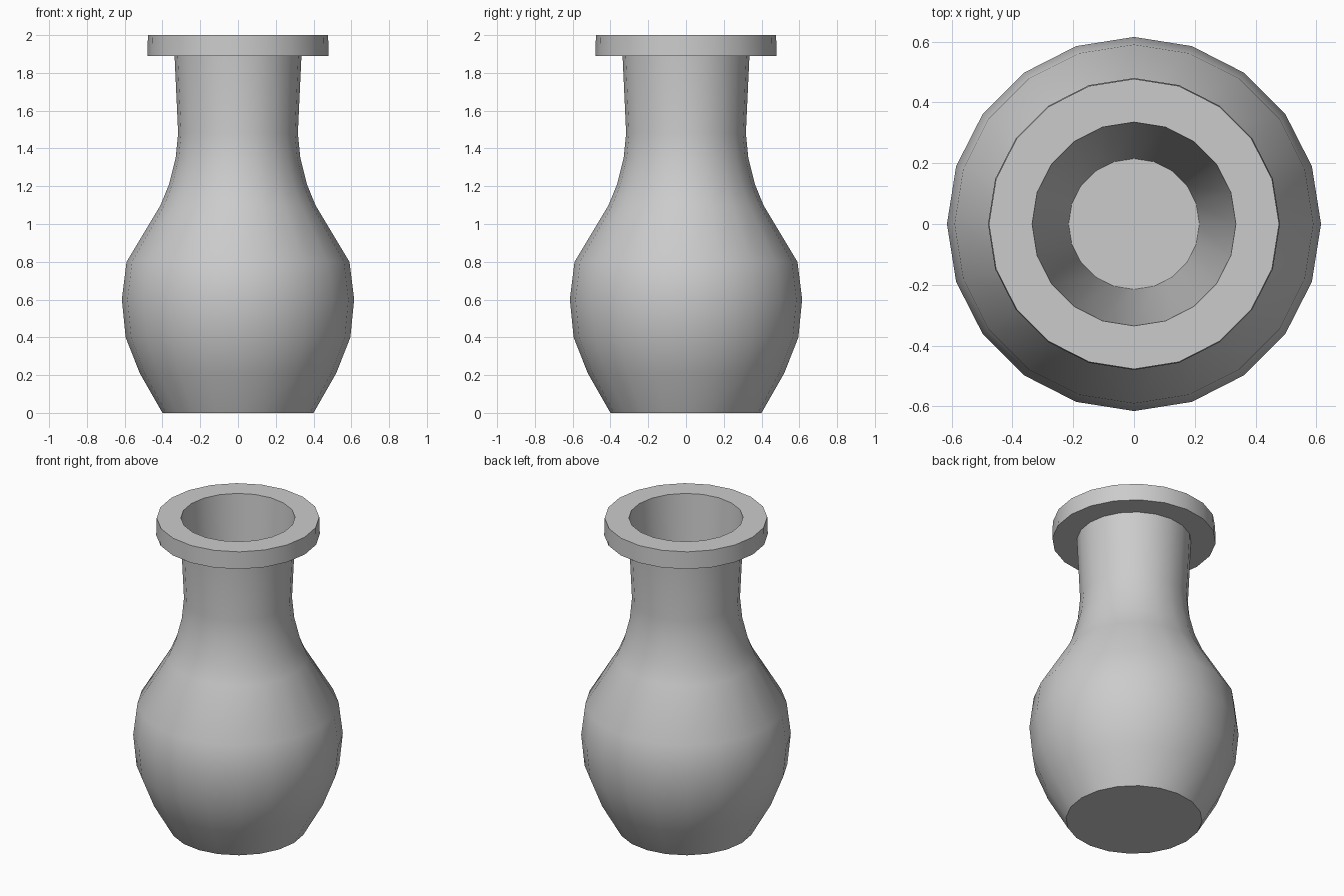
import bpy, bmesh, math

if "Cube" in bpy.data.objects:
    bpy.data.objects.remove(bpy.data.objects["Cube"])

SIDES = 20

# (radius, height) from the base, up the outside, over the rim, down the inside
PROFILE = [
    (0.40, 0.00), (0.52, 0.21), (0.595, 0.40), (0.615, 0.60), (0.59, 0.80),
    (0.41, 1.10), (0.365, 1.21), (0.33, 1.35), (0.317, 1.48), (0.336, 1.89),
    (0.48, 1.89), (0.477, 2.00),          # rim
    (0.335, 2.00), (0.215, 0.20),         # tapered inside
]


def lathe(name, profile, sides):
    bm = bmesh.new()
    rings = []
    for r, z in profile:
        rings.append([bm.verts.new((r * math.cos(2 * math.pi * i / sides),
                                    r * math.sin(2 * math.pi * i / sides), z))
                      for i in range(sides)])
    for a, b in zip(rings, rings[1:]):
        for i in range(sides):
            j = (i + 1) % sides
            bm.faces.new((a[i], a[j], b[j], b[i]))
    # underside and inner floor
    bm.faces.new(rings[0][::-1])
    bm.faces.new(rings[-1])
    bmesh.ops.recalc_face_normals(bm, faces=bm.faces)
    mesh = bpy.data.meshes.new(name)
    bm.to_mesh(mesh)
    bm.free()
    obj = bpy.data.objects.new(name, mesh)
    bpy.context.collection.objects.link(obj)
    return obj


# Vase body, neck and rim in one turned shell
vase = lathe("vase", PROFILE, SIDES)
bpy.context.view_layer.objects.active = vase
vase.select_set(True)
bpy.ops.object.shade_smooth_by_angle(angle=math.radians(35))
